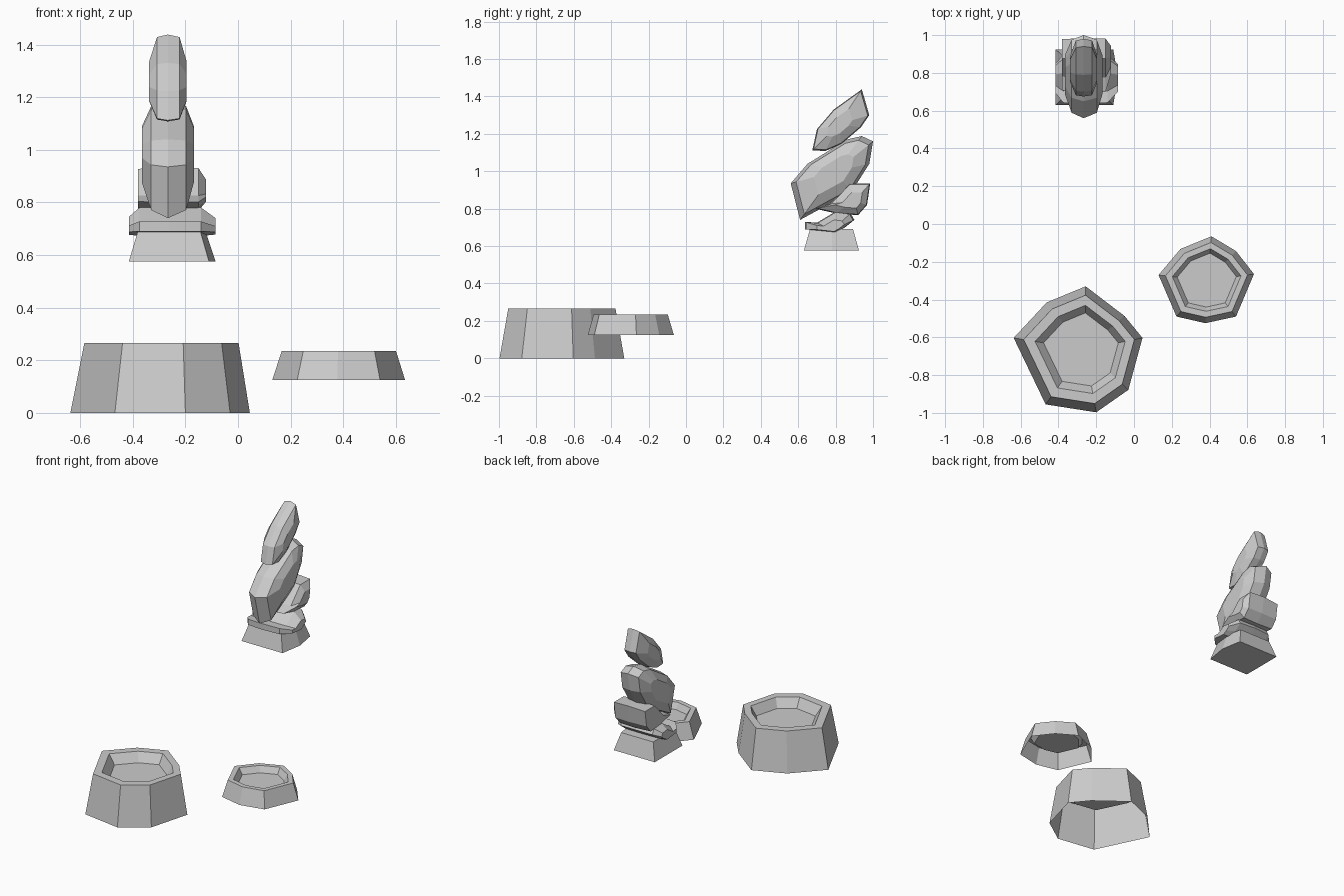
import bpy


def make_object(name, verts, faces):
    mesh = bpy.data.meshes.new(name)
    mesh.from_pydata(verts, [], faces)
    mesh.update()
    obj = bpy.data.objects.new(name, mesh)
    bpy.context.collection.objects.link(obj)
    return obj


def bridge(a, b, n):
    """Quads between two rings that start at vertex index a and b."""
    return [(a + i, a + (i + 1) % n, b + (i + 1) % n, b + i) for i in range(n)]


def basin(name, outline, centre, rings):
    """Open-bottomed faceted basin: the outline is repeated at (scale, z)."""
    n = len(outline)
    cx, cy = centre
    verts = [(cx + (x - cx) * s, cy + (y - cy) * s, z)
             for s, z in rings for x, y in outline]
    faces = []
    for r in range(len(rings) - 1):
        faces += bridge(r * n, (r + 1) * n, n)
    faces.append(tuple(range((len(rings) - 1) * n, len(rings) * n)))
    return make_object(name, verts, faces)


def rock(name, profile, pivot, slices):
    """Faceted stone: a side profile (y, z) shrunk to a pivot per x slice."""
    n = len(profile)
    py, pz = pivot
    verts = [(x, py + (y - py) * s, pz + (z - pz) * s)
             for x, s in slices for y, z in profile]
    faces = [tuple(reversed(range(n)))]
    for r in range(len(slices) - 1):
        faces += bridge(r * n, (r + 1) * n, n)
    faces.append(tuple(range((len(slices) - 1) * n, len(slices) * n)))
    # profiles run clockwise seen from +x, so flip to point outwards
    return make_object(name, verts, [tuple(reversed(f)) for f in faces])


# Two basins (outlines counter-clockwise from above)
basin("large_basin",
      [(-0.256, -0.33), (-0.462, -0.415), (-0.637, -0.603), (-0.468, -0.955),
       (-0.2, -0.997), (-0.03, -0.878), (0.045, -0.603), (-0.05, -0.487)],
      (-0.26, -0.665),
      [(1.0, 0.0), (0.86, 0.265), (0.70, 0.265), (0.58, 0.205)])

basin("small_basin",
      [(0.41, -0.065), (0.246, -0.132), (0.13, -0.27), (0.225, -0.49),
       (0.378, -0.525), (0.54, -0.49), (0.635, -0.265), (0.54, -0.143)],
      (0.39, -0.30),
      [(1.0, 0.125), (0.86, 0.235), (0.72, 0.235), (0.62, 0.195)])

# Tapered foot of the stone stack
foot = [(-0.415, 0.63), (-0.11, 0.63), (-0.085, 0.78), (-0.11, 0.925),
        (-0.415, 0.925)]
n = len(foot)
foot_verts = [(-0.26 + (x + 0.26) * s, 0.78 + (y - 0.78) * s, z)
              for s, z in ((1, 0.575), (0.78, 0.69)) for x, y in foot]
make_object("stack_foot", foot_verts,
            [tuple(reversed(range(n))), tuple(range(n, 2 * n))] + bridge(0, n, n))

# Flat slab on the foot
rock("slab_stone",
     [(0.635, 0.69), (0.635, 0.73), (0.70, 0.725), (0.80, 0.785),
      (0.88, 0.775), (0.90, 0.74), (0.85, 0.70), (0.80, 0.672)],
     (0.78, 0.685),
     [(-0.415, 0.6), (-0.375, 0.95), (-0.26, 1.0), (-0.14, 0.95), (-0.085, 0.55)])

# Rear stone
rock("rear_stone",
     [(0.69, 0.80), (0.77, 0.825), (0.875, 0.935), (0.985, 0.935),
      (0.968, 0.82), (0.92, 0.765), (0.80, 0.775)],
     (0.90, 0.84),
     [(-0.38, 0.92), (-0.26, 1.0), (-0.15, 0.95), (-0.122, 0.5)])

# Middle leaning stone with a keel down its front
rock("middle_stone",
     [(0.61, 0.74), (0.56, 0.935), (0.65, 1.04), (0.86, 1.17), (0.94, 1.188),
      (1.0, 1.16), (0.98, 1.04), (0.885, 0.89)],
     (0.80, 1.0),
     [(-0.365, 0.48), (-0.33, 0.88), (-0.267, 1.0), (-0.197, 0.88), (-0.168, 0.48)])

# Top leaning stone
rock("top_stone",
     [(0.745, 1.108), (0.675, 1.112), (0.70, 1.225), (0.79, 1.33),
      (0.94, 1.438), (0.98, 1.30), (0.935, 1.235), (0.83, 1.145)],
     (0.815, 1.25),
     [(-0.338, 0.45), (-0.308, 0.95), (-0.267, 1.0), (-0.222, 0.95), (-0.195, 0.45)])
